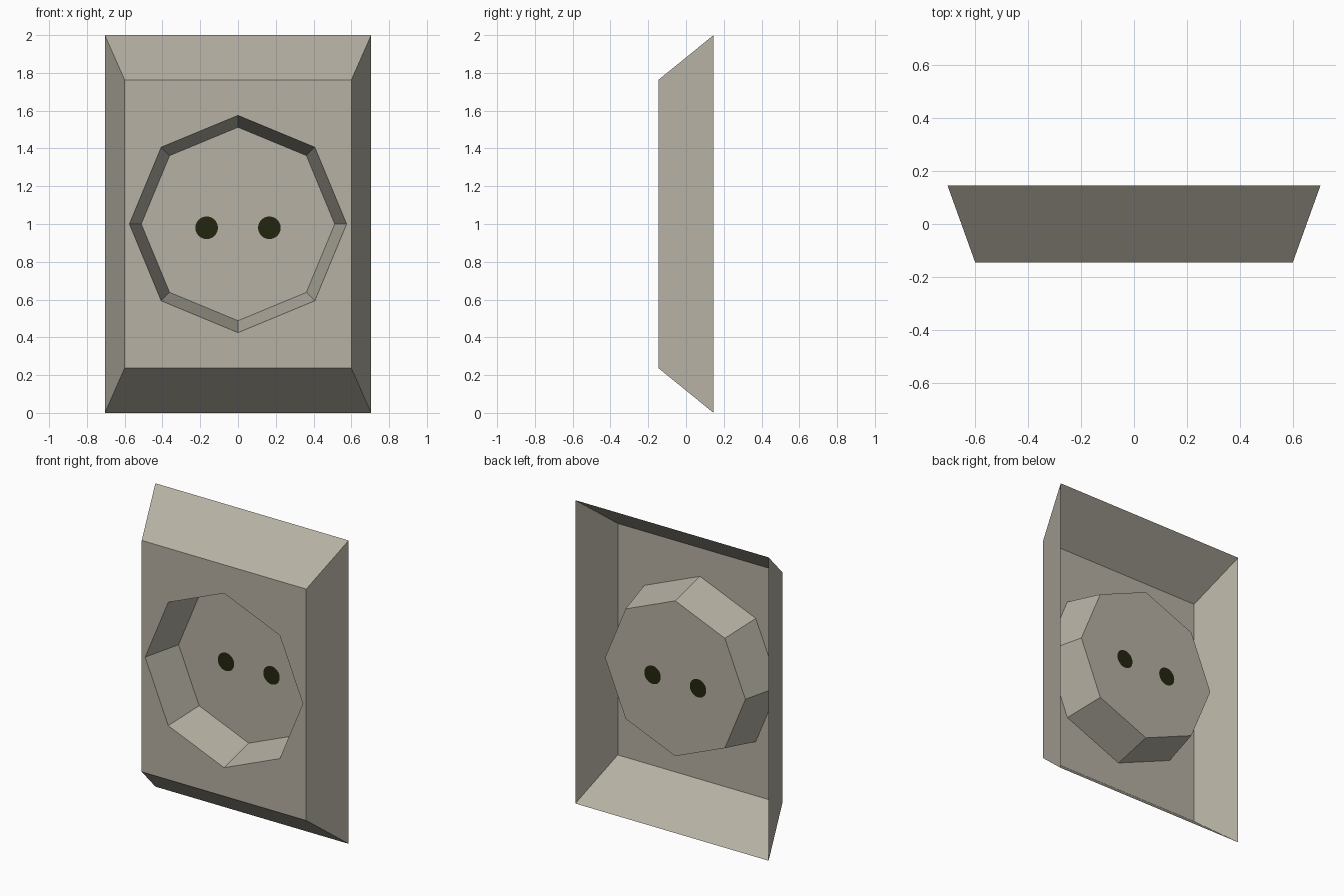
import bpy, bmesh, math

if "Cube" in bpy.data.objects:
    bpy.data.objects.remove(bpy.data.objects["Cube"])

FRONT, BACK, FLOOR = -0.146, 0.146, 0.112   # depth planes along y
MID = 1.0                                   # height of the recess centre


def material(name, rgb):
    m = bpy.data.materials.new(name)
    m.diffuse_color = (*rgb, 1)
    m.use_nodes = True
    m.node_tree.nodes["Principled BSDF"].inputs["Base Color"].default_value = m.diffuse_color
    return m


beige = material("warm_grey_plastic", (0.47, 0.44, 0.37))
dark = material("dark_hole", (0.018, 0.018, 0.005))


def ring(bm, points, y):
    return [bm.verts.new((x, y, z)) for x, z in points]


def rect(hx, hz):
    return [(-hx, MID - hz), (hx, MID - hz), (hx, MID + hz), (-hx, MID + hz)]


def polygon(cx, cz, r, n):
    return [(cx + r * math.cos(2 * math.pi * i / n),
             cz + r * math.sin(2 * math.pi * i / n)) for i in range(n)]


def wall(bm, a, b):
    for i in range(len(a)):
        j = (i + 1) % len(a)
        bm.faces.new((a[i], a[j], b[j], b[i]))


def fill(bm, *loops):
    # flat sheet bounded by the first loop, with the others left open
    edges = []
    for loop in loops:
        for i, v in enumerate(loop):
            w = loop[(i + 1) % len(loop)]
            edges.append(bm.edges.get((v, w)) or bm.edges.new((v, w)))
    bmesh.ops.triangle_fill(bm, edges=edges, use_beauty=True, normal=(0, -1, 0))


def finish(bm, name, mat):
    # flat sheets face the front, sloped walls follow their neighbours
    bm.normal_update()
    for f in bm.faces:
        if f.normal.y > 0.0:
            f.normal_flip()
    mesh = bpy.data.meshes.new(name)
    bm.to_mesh(mesh)
    bm.free()
    mesh.materials.append(mat)
    ob = bpy.data.objects.new(name, mesh)
    bpy.context.collection.objects.link(ob)


holes = [polygon(x, 0.98, 0.06, 24) for x in (-0.166, 0.166)]

# Cover: sloped rim, front sheet with an octagonal opening, open back
bm = bmesh.new()
outer = ring(bm, rect(0.705, 1.0), BACK)
inner = ring(bm, rect(0.60, 0.763), FRONT)
lip = ring(bm, polygon(0, MID, 0.575, 8), FRONT)
wall(bm, outer, inner)
fill(bm, inner, lip)
finish(bm, "cover_plate", beige)

# Recess: tapered octagonal cup with two round openings in its floor
bm = bmesh.new()
lip = ring(bm, polygon(0, MID, 0.575, 8), FRONT)
base = ring(bm, polygon(0, MID, 0.512, 8), FLOOR)
wall(bm, lip, base)
fill(bm, base, *[ring(bm, h, FLOOR) for h in holes])
finish(bm, "socket_recess", beige)

# Pin holes: dark discs flush with the recess floor
for side, h in zip(("left", "right"), holes):
    bm = bmesh.new()
    bm.faces.new(ring(bm, h, FLOOR))
    finish(bm, side + "_pin_hole", dark)
